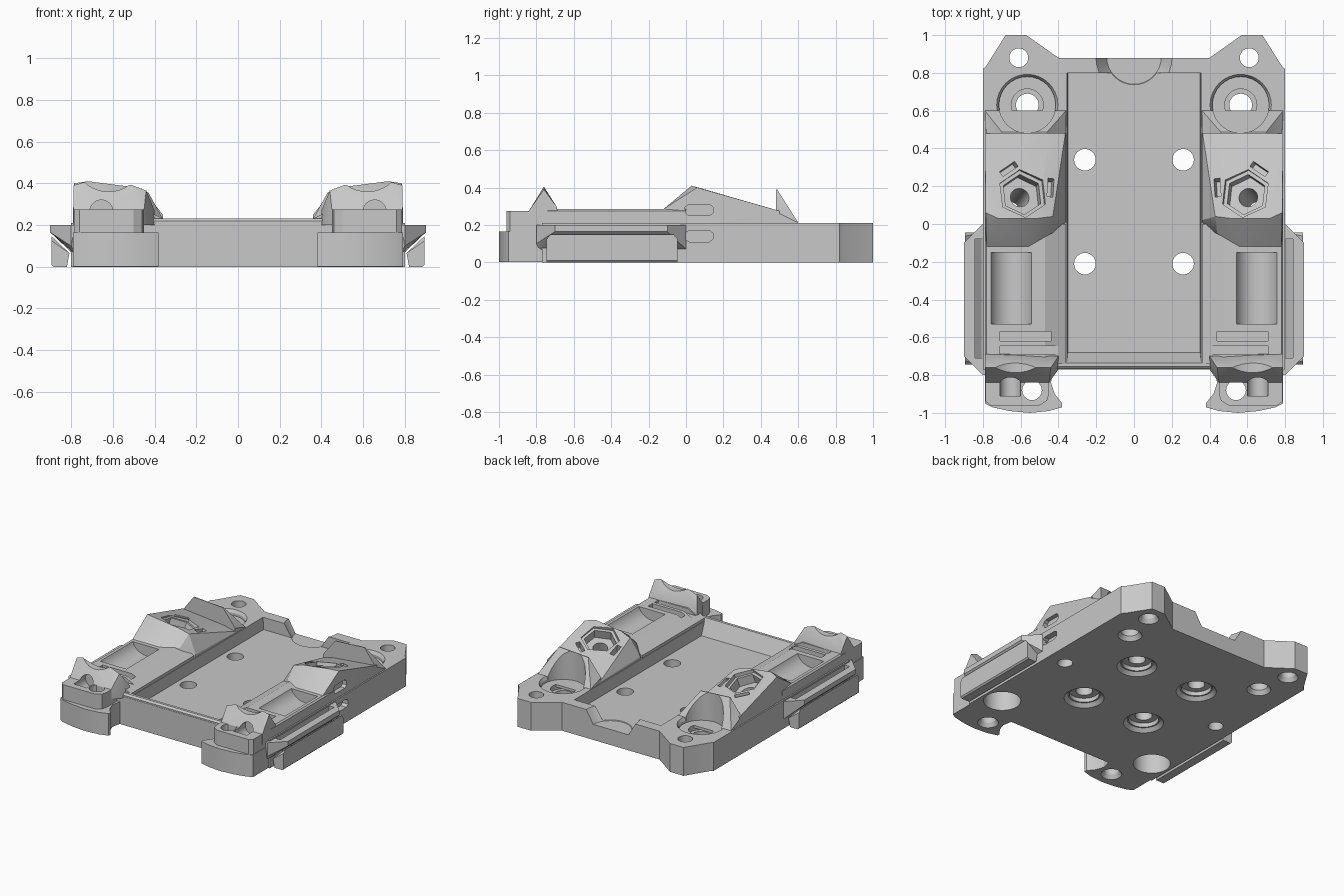
import bpy, bmesh, math
from mathutils import Matrix, Vector

if "Cube" in bpy.data.objects:
    bpy.data.objects.remove(bpy.data.objects["Cube"])

grey = bpy.data.materials.new("plain grey")
grey.diffuse_color = (0.58, 0.58, 0.58, 1)
grey.use_nodes = True
grey.node_tree.nodes["Principled BSDF"].inputs["Base Color"].default_value = grey.diffuse_color
parts = []


def finish(bm, name):
    bmesh.ops.recalc_face_normals(bm, faces=bm.faces)
    me = bpy.data.meshes.new(name)
    bm.to_mesh(me)
    bm.free()
    me.materials.append(grey)
    ob = bpy.data.objects.new(name, me)
    bpy.context.collection.objects.link(ob)
    return ob


def hull(name, pts, s=1):
    """Convex solid through points; s mirrors it in x."""
    bm = bmesh.new()
    for x, y, z in pts:
        bm.verts.new((x * s, y, z))
    bmesh.ops.convex_hull(bm, input=bm.verts)
    loose = [v for v in bm.verts if not v.link_faces]
    bmesh.ops.delete(bm, geom=loose, context='VERTS')
    bmesh.ops.dissolve_limit(bm, angle_limit=0.01, verts=bm.verts, edges=bm.edges)
    return finish(bm, name)


def prism(name, outline, z0, z1, s=1):
    """Plan outline extruded upward."""
    bm = bmesh.new()
    f = bm.faces.new([bm.verts.new((x * s, y, z0)) for x, y in outline])
    r = bmesh.ops.extrude_face_region(bm, geom=[f])
    for v in r["geom"]:
        if isinstance(v, bmesh.types.BMVert):
            v.co.z = z1
    return finish(bm, name)


def box(x0, x1, y0, y1, z0, z1, s=1):
    return prism("cutter", [(x0, y0), (x1, y0), (x1, y1), (x0, y1)], z0, z1, s)


def cone(x, y, z0, z1, r0, r1=None):
    bm = bmesh.new()
    bmesh.ops.create_cone(bm, cap_ends=True, segments=32, radius1=r0,
                          radius2=r0 if r1 is None else r1, depth=z1 - z0,
                          matrix=Matrix.Translation((x, y, (z0 + z1) / 2)))
    return finish(bm, "cutter")


def hexagon(r, z0, z1, s):
    a = [math.radians(85 + 60 * k) for k in range(6)]
    return prism("cutter", [(r * math.cos(t), r * math.sin(t)) for t in a], z0, z1, s)


def rod(x, z, y0, y1, r):
    """Cylinder lying along y."""
    bm = bmesh.new()
    m = Matrix.Translation((x, (y0 + y1) / 2, z)) @ Matrix.Rotation(math.pi / 2, 4, 'X')
    bmesh.ops.create_cone(bm, cap_ends=True, segments=40, radius1=r, radius2=r,
                          depth=y1 - y0, matrix=m)
    return finish(bm, "cutter")


def cut(cutter, *targets):
    for ob in targets:
        mod = ob.modifiers.new("cut", 'BOOLEAN')
        mod.operation, mod.solver, mod.object = 'DIFFERENCE', 'EXACT', cutter
        bpy.context.view_layer.update()
        dg = bpy.context.evaluated_depsgraph_get()
        me = bpy.data.meshes.new_from_object(ob.evaluated_get(dg))
        ob.modifiers.clear()
        ob.data = me
    bpy.data.objects.remove(cutter)


# Base plate with rear ears
half = [(.80, -.77), (.80, .82), (.78, .84), (.68, 1), (.57, 1), (.40, .88)]
base = prism("base_plate", half + [(-x, y) for x, y in reversed(half)], 0, .21)
parts.append(base)

# Front lip of the central channel
lip = hull("front_lip", [(x, y, z) for x in (-.42, .42)
           for y, z in ((-.768, .1), (-.768, .22), (-.755, .232), (-.735, .232), (-.68, .12), (-.68, .1))])
parts.append(lip)

# Central channel and rear finger notch
cut(hull("cutter", [(x * k, y, z) for k in (-1, 1) for x, y, z in
    ((.35, -.72, .12), (.35, .80, .12), (.36, -.74, .3), (.36, .80, .3))]), base)
cut(cone(0, .885, .115, .215, .145, .205), base)

for s, side in ((1, "right"), (-1, "left")):
    # Side rail with a round trough and strap slots
    prof = ((.79, .15), (.79, .275), (.78, .285), (.47, .285), (.40, .25), (.36, .23), (.355, .15))
    rail = hull(side + "_rail", [(x, y, z) for y in (-.74, 0) for x, z in prof], s)
    cut(rod(.65 * s, .325, -.53, -.15, .115), rail)
    cut(box(.44, .71, -.62, -.57, .23, .4, s), rail)
    cut(box(.40, .71, -.69, -.645, .25, .4, s), rail)

    # Sloped hump carrying the hex pocket
    hump = hull(side + "_hump", [
        (.36, .50, .15), (.79, .50, .15), (.36, -.02, .15), (.79, -.12, .15),
        (.36, .50, .22), (.36, .02, .23), (.44, -.05, .285), (.56, -.12, .285), (.78, -.12, .285),
        (.44, .50, .24), (.79, .50, .275), (.43, .04, .357), (.51, .03, .383),
        (.72, .03, .41), (.785, .06, .40)], s)

    # Rear fin sloping down to the ear
    fin = hull(side + "_rear_fin", [
        (.36, .48, .15), (.79, .48, .15), (.36, .60, .15), (.79, .60, .15),
        (.36, .60, .212), (.79, .60, .212), (.36, .48, .25), (.79, .48, .27),
        (.46, .48, .375), (.70, .48, .39), (.46, .487, .375), (.70, .487, .39)], s)

    # Front foot, lower and upper step
    foot = prism(side + "_foot", [(.79, -.74), (.79, -.95), (.75, -.97), (.66, -.99), (.55, -1),
                 (.45, -.99), (.38, -.97), (.38, -.95), (.42, -.90), (.44, -.84), (.42, -.74)],
                 0.002, .165, s)
    step = prism(side + "_foot_step", [(.785, -.72), (.785, -.94), (.76, -.96), (.50, -.96),
                 (.46, -.935), (.45, -.90), (.45, -.72)], .15, .275, s)

    # Front catch with a dished crest
    catch = hull(side + "_front_catch", [
        (.40, -.77, .2), (.45, -.84, .2), (.788, -.84, .2), (.40, -.70, .2), (.788, -.68, .2),
        (.45, -.84, .275), (.788, -.84, .275), (.40, -.70, .27), (.788, -.69, .295),
        (.44, -.76, .365), (.51, -.76, .392), (.74, -.76, .405), (.788, -.76, .39)], s)
    cut(rod(.62 * s, .53, -.9, -.6, .17), catch)
    cut(rod(.655 * s, .265, -.91, -.77, .055), step, catch)

    # Side clip: slotted wedge shelf and hanging plate
    shelf = hull(side + "_clip_shelf", [
        (.78, 0, .2), (.80, 0, .2), (.80, 0, .07), (.90, -.10, .2), (.90, -.10, .165),
        (.90, -.70, .2), (.90, -.70, .165), (.80, -.80, .2), (.80, -.80, .10), (.78, -.80, .2),
        (.78, 0, .06), (.78, -.78, .06)], s)
    plate = hull(side + "_clip_plate", [(x, y, z) for x, z, e in
        ((.82, 0, .0), (.885, 0, .0), (.895, .01, .0), (.895, .125, .0), (.895, .148, .02), (.808, .065, .0))
        for y in (-.745 + e, -.045 - e)], s)
    cut(box(.803, .843, -.71, -.08, .0, .3, s), shelf)

    # Ear hole, dished rear screw seat
    cut(cone(.61 * s, .88, -.1, .5, .05), base)
    cut(cone(.61 * s, .88, -.01, .03, .075, .05), base)
    cut(cone(.565 * s, .63, .17, .50, .15, .148), base, hump, fin)
    cut(cone(.565 * s, .63, .18, .22, .145, .168), base)
    cut(cone(.565 * s, .63, .13, .18, .085), base)
    cut(cone(.565 * s, .63, -.1, .3, .06), base)
    cut(cone(.565 * s, .63, -.01, .03, .088, .06), base)

    # Hex pocket, marker slots and hole, all square to the sloped face
    axis = Vector((-.2 * s, .27, 1))
    tilt = Matrix.Translation((.59 * s, .16, .35)) @ Vector((0, 0, 1)).rotation_difference(axis).to_matrix().to_4x4()
    for c in (hexagon(.132, -.015, .3, s), hexagon(.11, -.08, .3, s)):
        c.matrix_world = tilt
        cut(c, hump)
    c = cone(0, 0, -.6, .3, .05)
    c.matrix_world = tilt
    cut(c, base, hump)
    for x, y, a in ((.07, .135, 35), (-.15, .035, 85)):
        c = box(-.05, .05, -.016, .016, -.06, .2)
        c.matrix_world = tilt @ Matrix.Translation((x * s, y, 0)) @ Matrix.Rotation(math.radians(-a * s), 4, 'Z')
        cut(c, hump)

    # Foot hole and round well under the rail
    cut(cone(.54 * s, -.88, -.1, .5, .052), foot, step)
    cut(cone(.54 * s, -.88, -.01, .03, .078, .052), foot)
    cut(cone(.655 * s, -.595, -.1, .15, .125), base)

    # Counterbored floor holes
    for y in (.34, -.21):
        cut(cone(.26 * s, y, -.1, .3, .057), base)
        cut(cone(.26 * s, y, -.01, .025, .145, .11), base)
        cut(cone(.26 * s, y, -.1, .055, .10), base)

    # Two lozenge slots on the right side only
    if s == 1:
        for z in (.28, .14):
            cut(hull("cutter", [(x, .07 + dy, z + dz) for x in (.755, .9) for dy, dz in
                ((-.075, .015), (-.075, -.015), (-.055, .03), (-.055, -.03),
                 (.075, .015), (.075, -.015), (.055, .03), (.055, -.03))]), base, hump)

    parts += [rail, hump, fin, foot, step, catch, shelf, plate]

# Smooth round walls, keep edges crisp
for ob in parts:
    ob.select_set(True)
bpy.context.view_layer.objects.active = base
bpy.ops.object.shade_smooth_by_angle(angle=math.radians(25))
